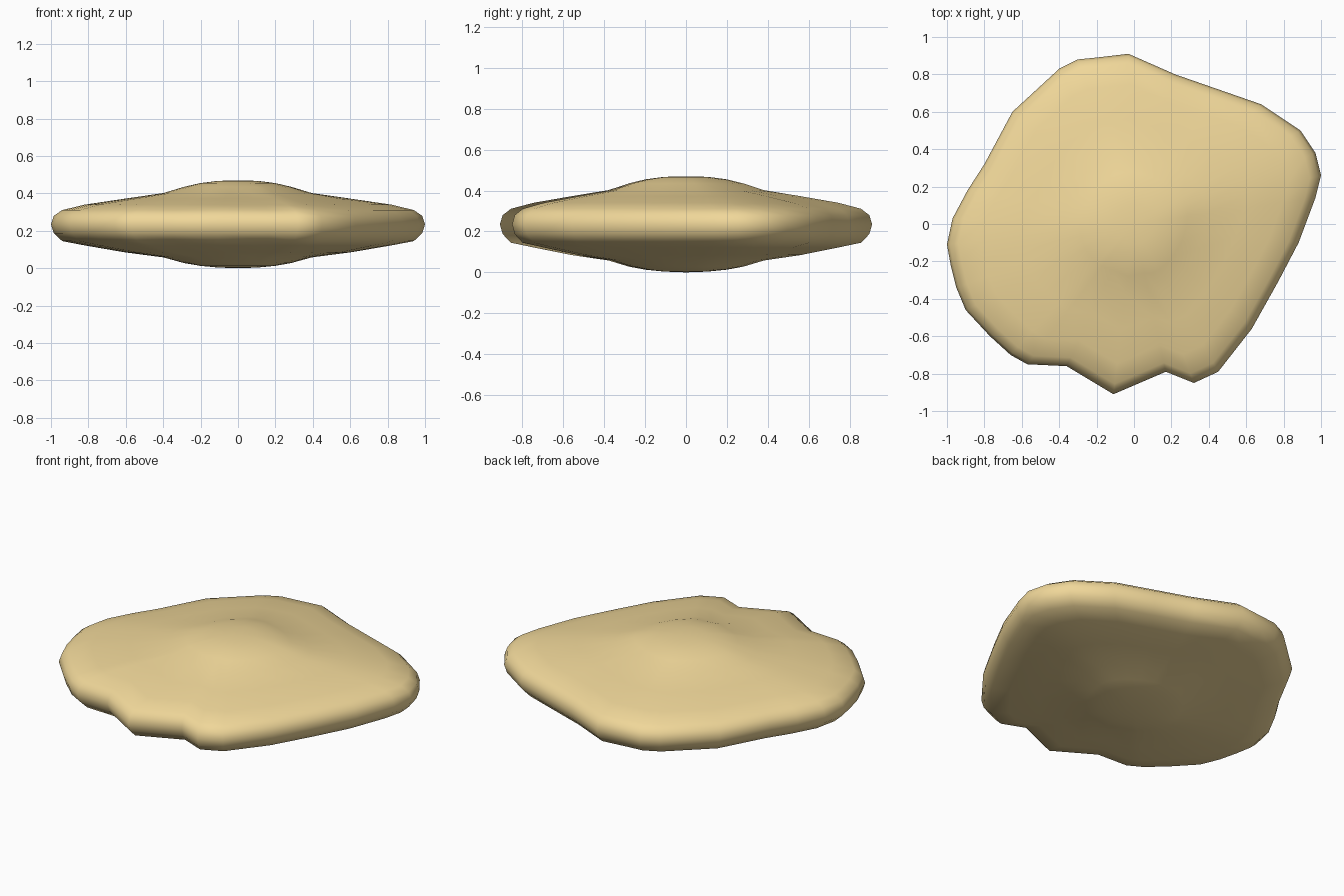
import bpy, bmesh, math
from mathutils import Vector

if "Cube" in bpy.data.objects:
    bpy.data.objects.remove(bpy.data.objects["Cube"])

# Irregular outline seen from above, counter-clockwise
outline = [(1.0, .26), (.97, .38), (.89, .50), (.68, .64), (.45, .72), (.22, .80),
           (-.03, .91), (-.2, .89), (-.3, .88), (-.4, .83), (-.65, .60), (-.8, .32),
           (-.89, .18), (-.97, .03), (-1.0, -.11), (-.98, -.22), (-.95, -.34),
           (-.9, -.46), (-.77, -.6), (-.66, -.70), (-.57, -.75), (-.36, -.76),
           (-.11, -.91), (.17, -.79), (.32, -.85), (.45, -.79), (.63, -.56),
           (.77, -.31), (.88, -.1), (.97, .14)]

# Cross-section: fraction of the outline, height; from top centre to bottom centre
section = [(.12, .467), (.22, .455), (.31, .435), (.42, .402), (.62, .372), (.82, .340),
           (.94, .311), (.985, .28), (1.0, .235), (.985, .187), (.94, .145),
           (.82, .122), (.62, .085), (.42, .058), (.31, .028), (.22, .013), (.12, .004)]

bm = bmesh.new()
rings = []
for s, z in section:
    ring = []
    round_mix = max(0, 1 - s / .8)          # inner rings become circular
    for x, y in outline:
        p = Vector((x, y))
        p = p.lerp(p.normalized() * .9, round_mix) * s
        ring.append(bm.verts.new((p.x, p.y, z)))
    rings.append(ring)

n = len(outline)
for a, b in zip(rings, rings[1:]):
    for i in range(n):
        j = (i + 1) % n
        bm.faces.new((a[i], b[i], b[j], a[j]))

# Close the top and bottom with fans
for ring, z in ((rings[0], .47), (rings[-1], 0)):
    c = bm.verts.new((0, 0, z))
    for i in range(n):
        bm.faces.new((ring[i], ring[(i + 1) % n], c))
bmesh.ops.recalc_face_normals(bm, faces=bm.faces[:])
for f in bm.faces:
    f.smooth = True

mesh = bpy.data.meshes.new("flat_chip")
bm.to_mesh(mesh)
bm.free()
chip = bpy.data.objects.new("flat_chip", mesh)
bpy.context.collection.objects.link(chip)

# Golden crust colour
mat = bpy.data.materials.new("golden")
mat.diffuse_color = (.87, .68, .32, 1)
mat.use_nodes = True
mat.node_tree.nodes["Principled BSDF"].inputs["Base Color"].default_value = mat.diffuse_color
mesh.materials.append(mat)
